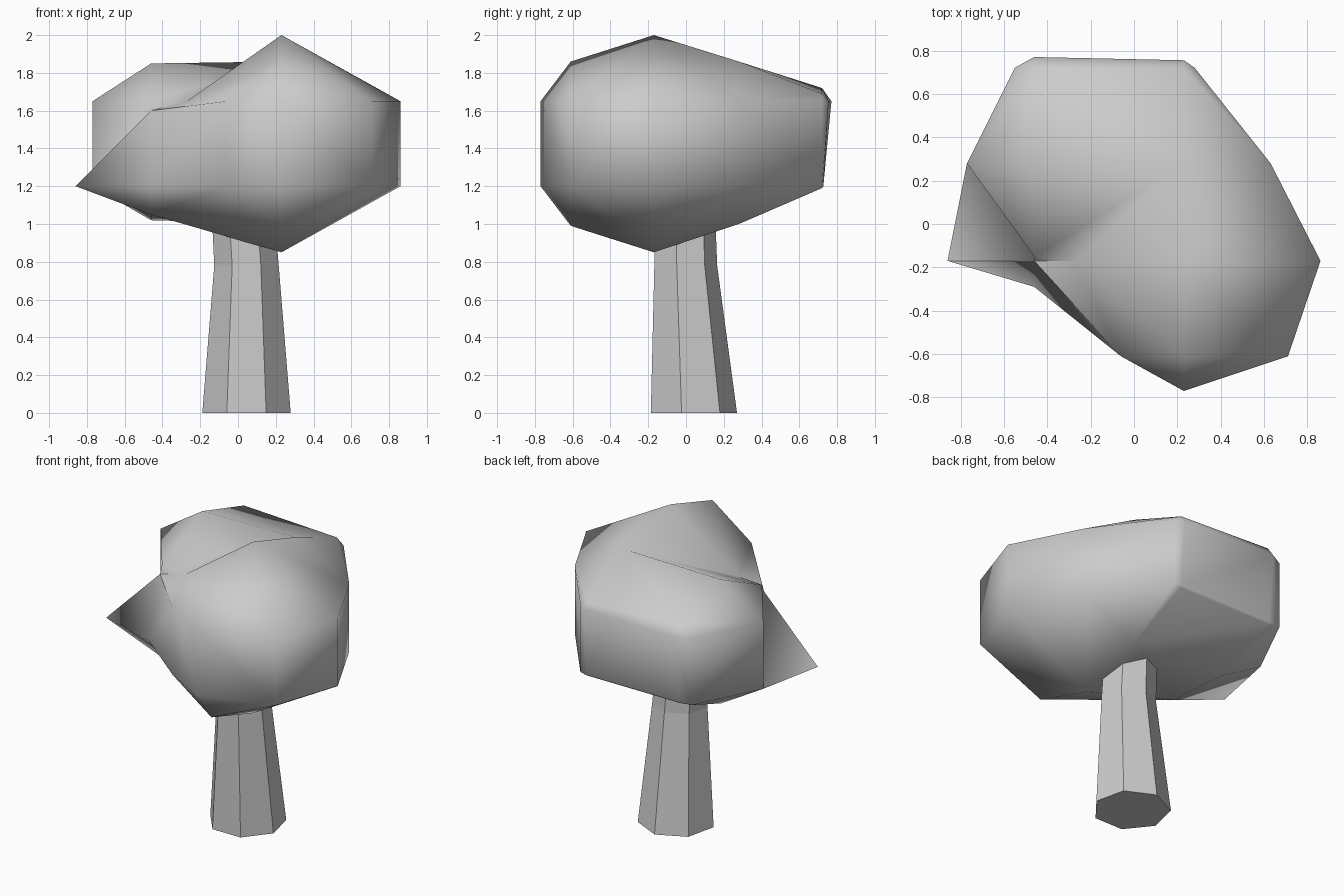
import bpy, bmesh, math
from itertools import product
from mathutils import Vector

if "Cube" in bpy.data.objects:
    bpy.data.objects.remove(bpy.data.objects["Cube"])


def add_object(name, bm):
    bmesh.ops.recalc_face_normals(bm, faces=bm.faces[:])
    mesh = bpy.data.meshes.new(name)
    bm.to_mesh(mesh)
    bm.free()
    obj = bpy.data.objects.new(name, mesh)
    bpy.context.scene.collection.objects.link(obj)
    return obj


# Trunk: tapering seven-sided rings (centre x, centre y, z, radius)
bm = bmesh.new()
SIDES = 7
rings = []
for cx, cy, z, r in [(.045, .03, 0, .24), (.045, -.01, .78, .175), (.01, -.02, 1.3, .165)]:
    angles = [math.pi / 2 + math.tau * k / SIDES for k in range(SIDES)]
    rings.append([bm.verts.new((cx + r * math.cos(a), cy + r * math.sin(a), z)) for a in angles])
for low, high in zip(rings, rings[1:]):
    for k in range(SIDES):
        n = (k + 1) % SIDES
        bm.faces.new((low[k], low[n], high[n], high[k]))
bm.faces.new(rings[0][::-1])
bm.faces.new(rings[-1])
add_object("trunk", bm)

# Crown: coarse blob described by where its surface crosses a regular lattice
X = [-1.15, -.46, .23, .92]
Y = [-1.06, -.61, -.17, .28, .72, 1.17]
Z = [.75, 1.2, 1.65, 2.1]
columns = {(.23, -.61): (.99, 1.86), (.23, -.17): (.85, 2.0), (.23, .28): (1.0, 1.86),
           (.23, .72): (1.19, 1.69), (-.46, -.17): (1.05, 1.6),
           (-.46, .28): (1.02, 1.85), (-.46, .72): (1.19, 1.72)}
rows = {-.61: (-.06, .71), -.17: (-.86, .86), .28: (-.77, .63), .72: (-.55, .28)}
depths = {(.23, 1.2): (-.77, .727), (.23, 1.65): (-.77, .755),
          (-.46, 1.2): (-.29, .727), (-.46, 1.65): (-.15, .77)}

crossings = [Vector((x, y, z)) for (x, y), ends in columns.items() for z in ends]
crossings += [Vector((x, y, z)) for (x, z), ends in depths.items() for y in ends]
for y, (left, right) in rows.items():
    for z in (1.2, 1.65):
        lo = -.27 if (y, z) == (-.17, 1.65) else left   # notch in the upper left
        crossings += [Vector((lo, y, z)), Vector((right, y, z))]


def is_inside(p):
    lo, hi = columns.get((p[0], p[1]), (1, -1))
    return lo < p[2] < hi


crown = bmesh.new()
EPS = 1e-5
for (x0, x1), (y0, y1), (z0, z1) in product(zip(X, X[1:]), zip(Y, Y[1:]), zip(Z, Z[1:])):
    lo, hi = (x0, y0, z0), (x1, y1, z1)
    surface = [p for p in crossings
               if all(lo[i] - EPS <= p[i] <= hi[i] + EPS for i in range(3))]
    if len(surface) < 3:
        continue
    # fold inwards around the notch, outwards everywhere else
    want_inside = not (y0 == -.17 and x0 < .2)
    corners = [c for c in product((x0, x1), (y0, y1), (z0, z1)) if is_inside(c) == want_inside]
    cell = bmesh.new()
    skin = {cell.verts.new(p) for p in surface}
    for c in corners:
        cell.verts.new(c)
    bmesh.ops.convex_hull(cell, input=cell.verts[:])
    for f in cell.faces:
        on_wall = any(all(abs(v.co[i] - w) < EPS for v in f.verts)
                      for i in range(3) for w in (lo[i], hi[i]))
        if not on_wall and all(v in skin for v in f.verts):
            crown.faces.new([crown.verts.new(v.co) for v in f.verts])
    cell.free()
bmesh.ops.remove_doubles(crown, verts=crown.verts[:], dist=1e-4)
obj = add_object("crown", crown)

bpy.context.view_layer.objects.active = obj
obj.select_set(True)
bpy.ops.object.shade_smooth_by_angle(angle=math.radians(60))
